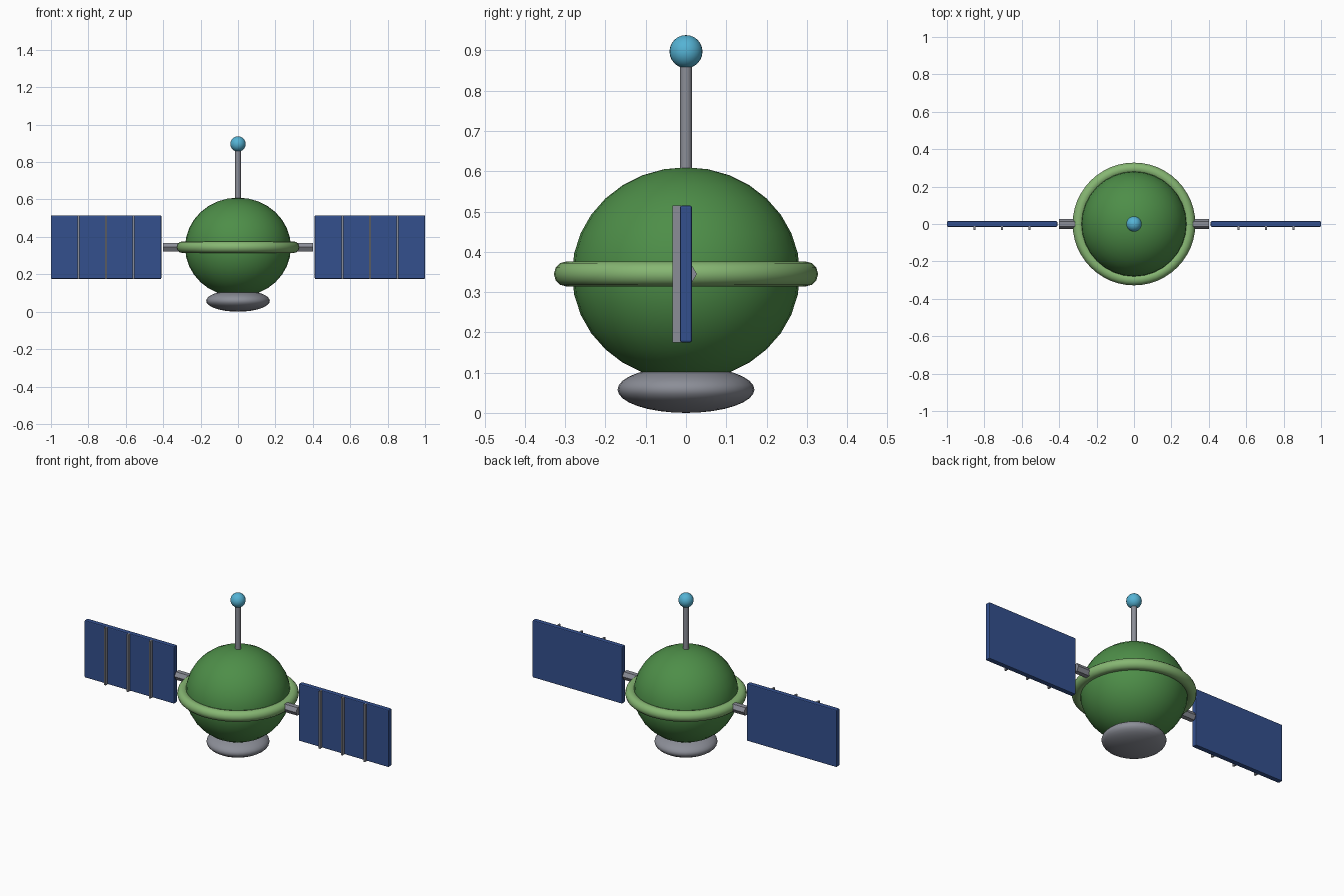
import bpy, math

if "Cube" in bpy.data.objects:
    bpy.data.objects.remove(bpy.data.objects["Cube"])

def material(name, rgb):
    m = bpy.data.materials.new(name)
    m.diffuse_color = (*rgb, 1)
    m.use_nodes = True
    m.node_tree.nodes["Principled BSDF"].inputs["Base Color"].default_value = m.diffuse_color
    return m

GREEN = material("body green", (0.075, 0.27, 0.065))
LIGHT = material("light green", (0.24, 0.47, 0.17))
GREY = material("metal grey", (0.26, 0.27, 0.31))
BLUE = material("panel blue", (0.033, 0.08, 0.27))
CYAN = material("beacon cyan", (0.09, 0.45, 0.66))

def finish(name, mat, smooth=True):
    ob = bpy.context.object
    ob.name = name
    ob.data.materials.append(mat)
    bpy.ops.object.transform_apply(location=False, rotation=True, scale=True)
    if smooth:
        bpy.ops.object.shade_smooth_by_angle(angle=math.radians(35))
    return ob

def ellipsoid(name, mat, z, r, rz, segs=32, rings=16):
    bpy.ops.mesh.primitive_uv_sphere_add(segments=segs, ring_count=rings, radius=1, location=(0, 0, z))
    bpy.context.object.scale = (r, r, rz)
    return finish(name, mat)

def box(name, mat, centre, size, bevel=0):
    bpy.ops.mesh.primitive_cube_add(size=1, location=centre)
    bpy.context.object.scale = size
    ob = finish(name, mat, False)
    if bevel:
        mod = ob.modifiers.new("bevel", 'BEVEL')
        mod.width = bevel
        mod.segments = 2
    return ob

# Body, base dish and equator ring
ellipsoid("body", GREEN, 0.345, 0.283, 0.265)
ellipsoid("base_dish", GREY, 0.058, 0.17, 0.058)
bpy.ops.mesh.primitive_torus_add(location=(0, 0, 0.345), major_radius=0.297, minor_radius=0.031,
                                 major_segments=48, minor_segments=12)
finish("equator_ring", LIGHT)

# Antenna with beacon ball
bpy.ops.mesh.primitive_cylinder_add(vertices=12, radius=0.0155, depth=0.30, location=(0, 0, 0.73))
finish("antenna_rod", GREY)
ellipsoid("antenna_ball", CYAN, 0.897, 0.041, 0.041, 24, 12)

# Solar wings on both sides
for side, s in (("left", -1), ("right", 1)):
    # hexagonal arm, with its corners pointing along y
    bpy.ops.mesh.primitive_cylinder_add(vertices=6, radius=0.027, depth=0.16,
                                        location=(s * 0.32, 0, 0.345),
                                        rotation=(0, math.pi / 2, 0))
    finish(side + "_arm", GREY, False)
    box(side + "_panel", BLUE, (s * 0.705, 0, 0.345), (0.59, 0.03, 0.34), 0.005)
    # ribs on the front face
    for i in (-1, 0, 1):
        box(f"{side}_rib_{i + 2}", GREY, (s * (0.705 + i * 0.147), -0.0225, 0.345), (0.01, 0.021, 0.34))
